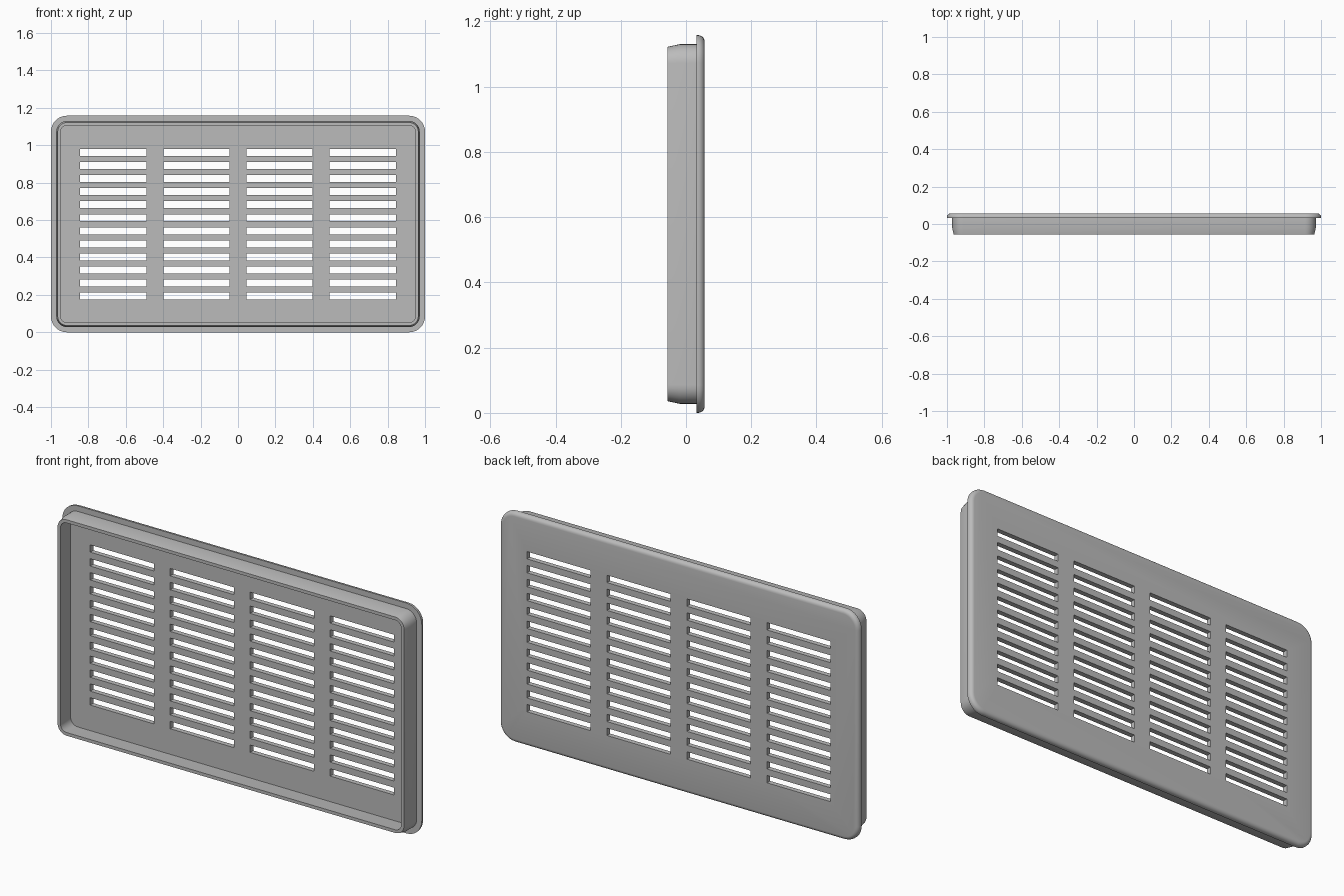
import bpy, bmesh, math

cube = bpy.data.objects.get("Cube")
if cube:
    bpy.data.objects.remove(cube, do_unlink=True)

HALF_W, HEIGHT = 1.0, 1.158
BACK, FRONT, FLANGE = 0.057, -0.057, 0.032

grey = bpy.data.materials.new("light grey")
grey.use_nodes = True
colour = (0.5, 0.5, 0.5, 1)
grey.diffuse_color = colour
grey.node_tree.nodes["Principled BSDF"].inputs["Base Color"].default_value = colour


def make_object(name, bm):
    bmesh.ops.recalc_face_normals(bm, faces=bm.faces)
    mesh = bpy.data.meshes.new(name)
    bm.to_mesh(mesh)
    bm.free()
    mesh.materials.append(grey)
    obj = bpy.data.objects.new(name, mesh)
    bpy.context.collection.objects.link(obj)
    return obj


def rounded_ring(bm, inset, y, radius, steps=8):
    """Rounded rectangle facing y, shrunk by inset from the outer edge."""
    cx, cz = HALF_W - inset - radius, HEIGHT / 2 - inset - radius
    ring = []
    for corner, (sx, sz) in enumerate([(1, 1), (-1, 1), (-1, -1), (1, -1)]):
        for i in range(steps + 1):
            a = math.pi / 2 * (corner + i / steps)
            ring.append(bm.verts.new((sx * cx + radius * math.cos(a), y,
                                      HEIGHT / 2 + sz * cz + radius * math.sin(a))))
    return ring


# Section through the edge: inner floor, wall, flange, rounded back rim
ROUND = 0.02
section = [(0.046, FLANGE, 0.04), (0.052, FRONT, 0.034),
           (0.036, FRONT, 0.05), (0.028, -0.02, 0.058),
           (0.028, FLANGE, 0.058), (0, FLANGE, 0.085)]
for i in range(6):
    a = math.pi / 2 * i / 5
    inset = ROUND * (1 - math.cos(a))
    section.append((inset, BACK - ROUND + ROUND * math.sin(a), 0.085 - inset))

bm = bmesh.new()
rings = [rounded_ring(bm, *point) for point in section]
for a, b in zip(rings, rings[1:]):
    for i in range(len(a)):
        j = (i + 1) % len(a)
        bm.faces.new((a[i], a[j], b[j], b[i]))
bm.faces.new(rings[0])
bm.faces.new(rings[-1])
panel = make_object("vent_panel", bm)

# Slot cutters: four columns of twelve
bm = bmesh.new()
for column in range(4):
    for row in range(12):
        slot = bmesh.ops.create_cube(bm, size=1)["verts"]
        bmesh.ops.scale(bm, vec=(0.354, 0.1, 0.037), verts=slot)
        bmesh.ops.translate(bm, verts=slot, vec=((column - 1.5) * 0.445, 0.045,
                                                 0.193 + row * 0.0699))
cutter = make_object("slot_cutter", bm)
cutter.hide_render = True

cut = panel.modifiers.new("slots", "BOOLEAN")
cut.object = cutter
cut.solver = "EXACT"
bpy.ops.object.select_all(action="DESELECT")
bpy.context.view_layer.objects.active = panel
panel.select_set(True)
bpy.ops.object.modifier_apply(modifier=cut.name)
bpy.data.objects.remove(cutter, do_unlink=True)
bpy.ops.object.shade_smooth_by_angle(angle=math.radians(30))
